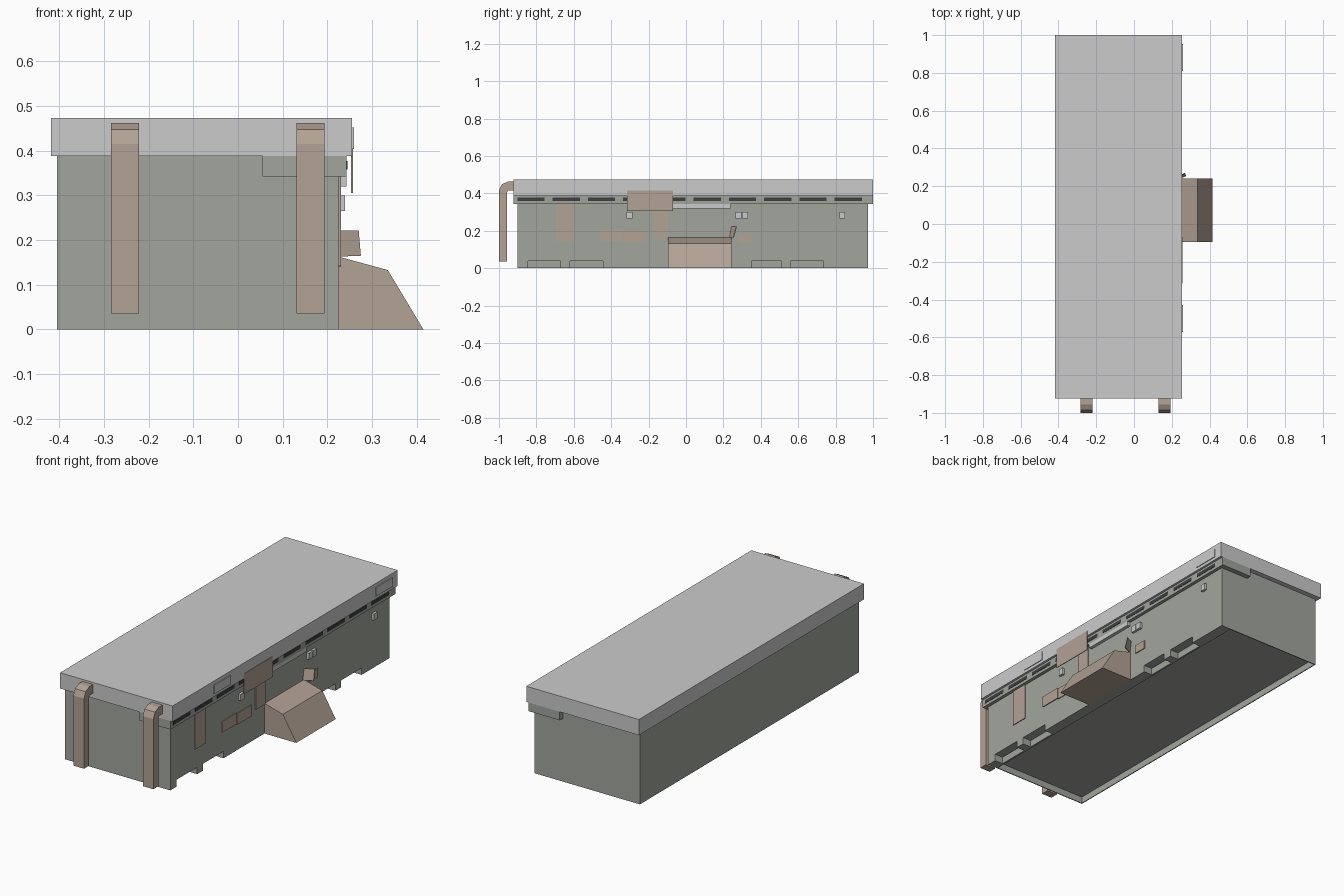
import bpy, bmesh

if "Cube" in bpy.data.objects:
    bpy.data.objects.remove(bpy.data.objects["Cube"])


def material(name, rgb):
    m = bpy.data.materials.new(name)
    m.diffuse_color = (*rgb, 1)
    m.use_nodes = True
    m.node_tree.nodes["Principled BSDF"].inputs["Base Color"].default_value = m.diffuse_color
    return m


GREEN = material("weathered_green", (0.36, 0.38, 0.34))
RUST = material("rusty_tan", (0.45, 0.36, 0.30))
DARK = material("dark_gap", (0.05, 0.05, 0.05))


def finish(name, bm, mat=None):
    bmesh.ops.recalc_face_normals(bm, faces=bm.faces)
    me = bpy.data.meshes.new(name)
    bm.to_mesh(me)
    bm.free()
    ob = bpy.data.objects.new(name, me)
    bpy.context.collection.objects.link(ob)
    if mat:
        me.materials.append(mat)
    return ob


def box(name, x, y, z, mat=None):
    bm = bmesh.new()
    bmesh.ops.create_cube(bm, size=1)
    for v in bm.verts:
        v.co = [r[0] + (c + 0.5) * (r[1] - r[0]) for c, r in zip(v.co, (x, y, z))]
    return finish(name, bm, mat)


def prism(name, points, offset, mat=None):
    bm = bmesh.new()
    face = bm.faces.new([bm.verts.new(p) for p in points])
    ext = bmesh.ops.extrude_face_region(bm, geom=[face])["geom"]
    bmesh.ops.translate(bm, vec=offset, verts=[e for e in ext if isinstance(e, bmesh.types.BMVert)])
    return finish(name, bm, mat)


def cut(ob, cutter):
    m = ob.modifiers.new("cut", 'BOOLEAN')
    m.operation, m.solver, m.object = 'DIFFERENCE', 'EXACT', cutter
    cutter.hide_render = True
    cutter.hide_set(True)
    bpy.context.view_layer.update()
    me = bpy.data.meshes.new_from_object(ob.evaluated_get(bpy.context.evaluated_depsgraph_get()))
    ob.modifiers.clear()
    ob.data = me
    bpy.data.objects.remove(cutter)


# Main building, recessed floor underneath and drain notches along the right wall
body = box("body", (-0.405, 0.225), (-0.9, 0.972), (0, 0.39), GREEN)
cut(body, box("floor_cutter", (-0.4, 0.165), (-0.895, 0.967), (-0.1, 0.036)))
for y0, y1 in ((-0.845, -0.67), (-0.62, -0.445), (0.35, 0.51), (0.56, 0.735)):
    cut(body, box("notch_cutter", (0.175, 0.3), (y0, y1), (-0.1, 0.037)))

# Flat overhanging roof and the vent band below it
box("roof", (-0.418, 0.255), (-0.923, 1.0), (0.388, 0.473))
box("vent_band", (0.055, 0.243), (-0.923, 1.0), (0.342, 0.388), GREEN)
for i in range(10):
    y = -0.902 + i * 0.1885
    box("vent_slot", (0.24, 0.2445), (y, y + 0.146), (0.358, 0.377), DARK)

# Wedge-shaped porch
prism("porch", [(0.225, -0.095, 0), (0.415, -0.095, 0), (0.335, -0.095, 0.133),
                (0.225, -0.095, 0.163)], (0, 0.337, 0), RUST)
box("porch_awning", (0.22, 0.243), (-0.07, 0.238), (0.32, 0.343))

# Bent drain pipes on the front
pipe = [(-1, 0.036), (-1, 0.415), (-0.986, 0.447), (-0.955, 0.462), (-0.92, 0.462),
        (-0.92, 0.415), (-0.95, 0.415), (-0.956, 0.408), (-0.956, 0.036)]
for x in (-0.284, 0.131):
    prism("drain_pipe", [(x, y, z) for y, z in pipe], (0.063, 0, 0), RUST)

# Flat boards on the right wall
box("sign_board", (0.253, 0.257), (-0.315, -0.07), (0.305, 0.416), RUST)
box("sign_post", (0.224, 0.23), (-0.175, -0.095), (0.16, 0.345), RUST)
box("tall_panel", (0.224, 0.23), (-0.695, -0.6), (0.143, 0.358), RUST)
box("wall_plate", (0.224, 0.23), (-0.46, -0.34), (0.146, 0.206), RUST)
box("wall_plate", (0.224, 0.23), (-0.335, -0.213), (0.14, 0.2), RUST)
box("small_plate", (0.224, 0.23), (0.283, 0.355), (0.136, 0.182), RUST)
for y in (-0.572, 0.81):
    box("roof_edge_plate", (0.25, 0.259), (y, y + 0.142), (0.404, 0.452))

# Small wall lamps
for y in (-0.318, 0.265, 0.3, 0.82):
    box("wall_lamp", (0.22, 0.239), (y, y + 0.031), (0.265, 0.3))

# Tilted fin beside the porch
prism("tilted_fin", [(0.225, 0.233, 0.163), (0.275, 0.253, 0.165), (0.27, 0.268, 0.222),
                     (0.225, 0.243, 0.222)], (0, 0.004, 0), RUST)
